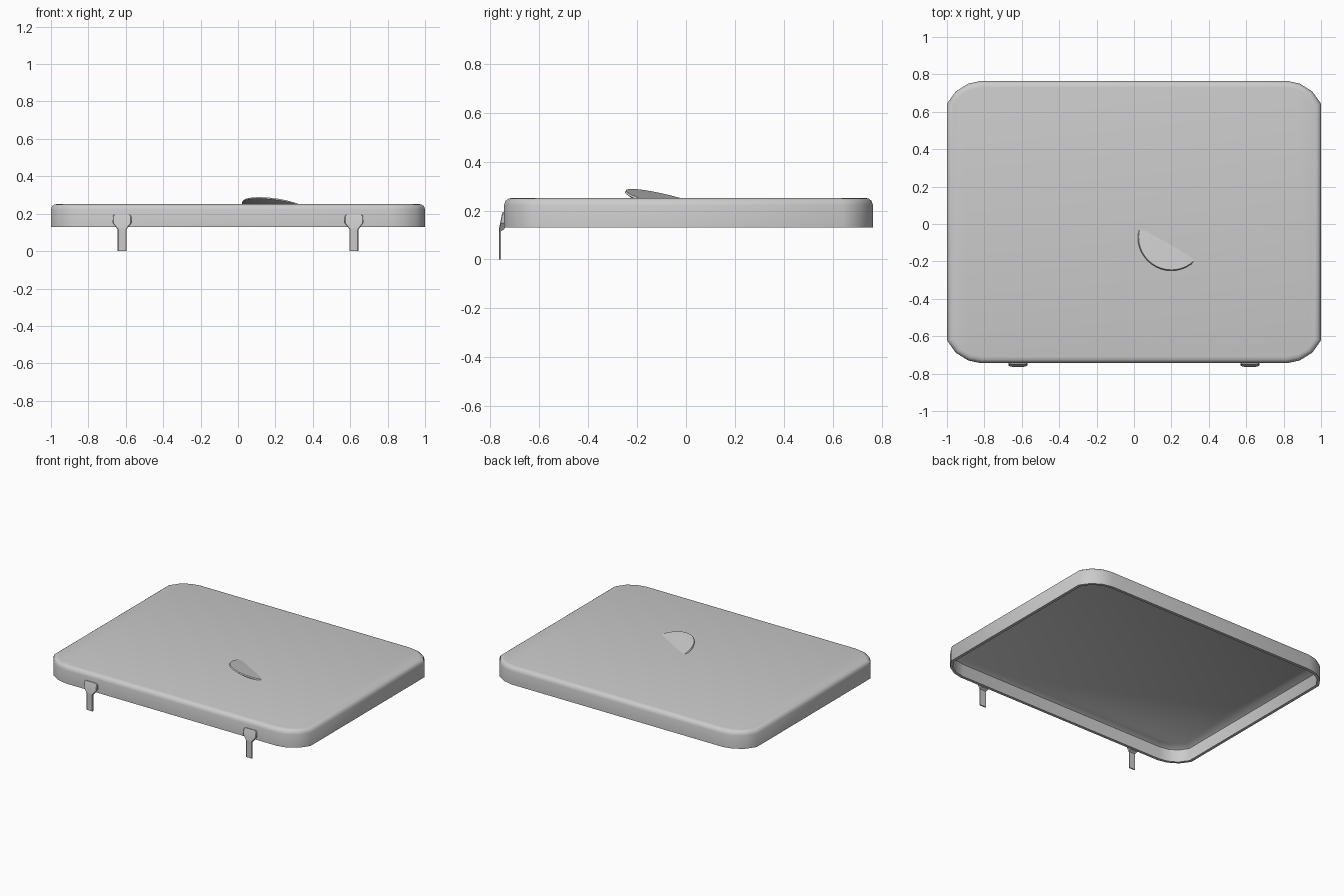
import bpy, bmesh, math

cube = bpy.data.objects.get("Cube")
if cube:
    bpy.data.objects.remove(cube)

grey = bpy.data.materials.new("light grey")
grey.use_nodes = True
grey.diffuse_color = (0.6, 0.6, 0.6, 1)
grey.node_tree.nodes["Principled BSDF"].inputs["Base Color"].default_value = (0.6, 0.6, 0.6, 1)


def finish(name, bm, angle):
    bmesh.ops.recalc_face_normals(bm, faces=bm.faces)
    mesh = bpy.data.meshes.new(name)
    bm.to_mesh(mesh)
    bm.free()
    mesh.materials.append(grey)
    obj = bpy.data.objects.new(name, mesh)
    bpy.context.collection.objects.link(obj)
    bpy.ops.object.select_all(action='DESELECT')
    obj.select_set(True)
    bpy.context.view_layer.objects.active = obj
    bpy.ops.object.shade_smooth_by_angle(angle=math.radians(angle))
    return obj


def loft(bm, rings):
    """Join closed rings of points and cap both ends."""
    rows = [[bm.verts.new(p) for p in ring] for ring in rings]
    n = len(rows[0])
    for a, b in zip(rows, rows[1:]):
        for i in range(n):
            j = (i + 1) % n
            bm.faces.new((a[i], a[j], b[j], b[i]))
    bm.faces.new(rows[0])
    bm.faces.new(rows[-1])


# Rounded rectangle outline with faceted corners
FRONT, BACK = -0.744, 0.765
CORNER = [(0, 1), (0.37, 0.88), (0.74, 0.54), (1, 0)]


def outline(inset, z):
    mid, half = (FRONT + BACK) / 2, (BACK - FRONT) / 2
    quarter = [(0.82 + 0.18 * u - inset * max(u, 0.3),
                half - 0.122 + 0.122 * v - inset * max(v, 0.3)) for u, v in CORNER]
    back_left = quarter
    front_left = [(x, -y) for x, y in reversed(quarter)]
    front_right = [(-x, -y) for x, y in quarter]
    back_right = [(-x, y) for x, y in reversed(quarter)]
    return [(x, y + mid, z) for x, y in back_left + front_left + front_right + back_right]


# Hollow lid: from the inner ceiling, round the rim, up to the top
bm = bmesh.new()
loft(bm, [outline(i, z) for i, z in (
    (0.06, 0.235), (0.025, 0.215), (0.02, 0.13), (0, 0.13),
    (0, 0.222), (0.006, 0.24), (0.018, 0.249), (0.035, 0.252))])
finish("lid_shell", bm, 50)

# Thumb lip: a thin tilted disc, trimmed where it sinks into the lid
bm = bmesh.new()
SIDES = 40


def lip_ring(radius, lift):
    ring = []
    for k in range(SIDES):
        t = 2 * math.pi * k / SIDES
        x, y = 0.2 + radius * math.cos(t), -0.07 + radius * math.sin(t)
        ring.append((x, y, 0.248 - 0.14 * x - 0.245 * y + lift))
    return ring


loft(bm, [lip_ring(0.165, -0.014), lip_ring(0.18, -0.006),
          lip_ring(0.175, 0.002), lip_ring(0.12, 0.004)])
bmesh.ops.bisect_plane(bm, geom=bm.verts[:] + bm.edges[:] + bm.faces[:],
                       plane_co=(0, 0, 0.245), plane_no=(0, 0, 1), clear_inner=True)
finish("thumb_lip", bm, 50)

# Front clips: slim leg widening into a head fixed to the lid
# Each row: height, half width, front y, back y
CLIP = [(0, 0.024, -0.765, -0.757), (0.115, 0.024, -0.765, -0.757),
        (0.125, 0.03, -0.765, -0.742), (0.15, 0.05, -0.76, -0.74),
        (0.185, 0.05, -0.753, -0.74), (0.195, 0.043, -0.749, -0.74)]
for name, cx in (("left_clip", 0.62), ("right_clip", -0.62)):
    bm = bmesh.new()
    loft(bm, [[(cx - w, b, z), (cx - w, f + 0.003, z), (cx - w + 0.004, f, z),
               (cx + w - 0.004, f, z), (cx + w, f + 0.003, z), (cx + w, b, z)]
              for z, w, f, b in CLIP])
    finish(name, bm, 30)
